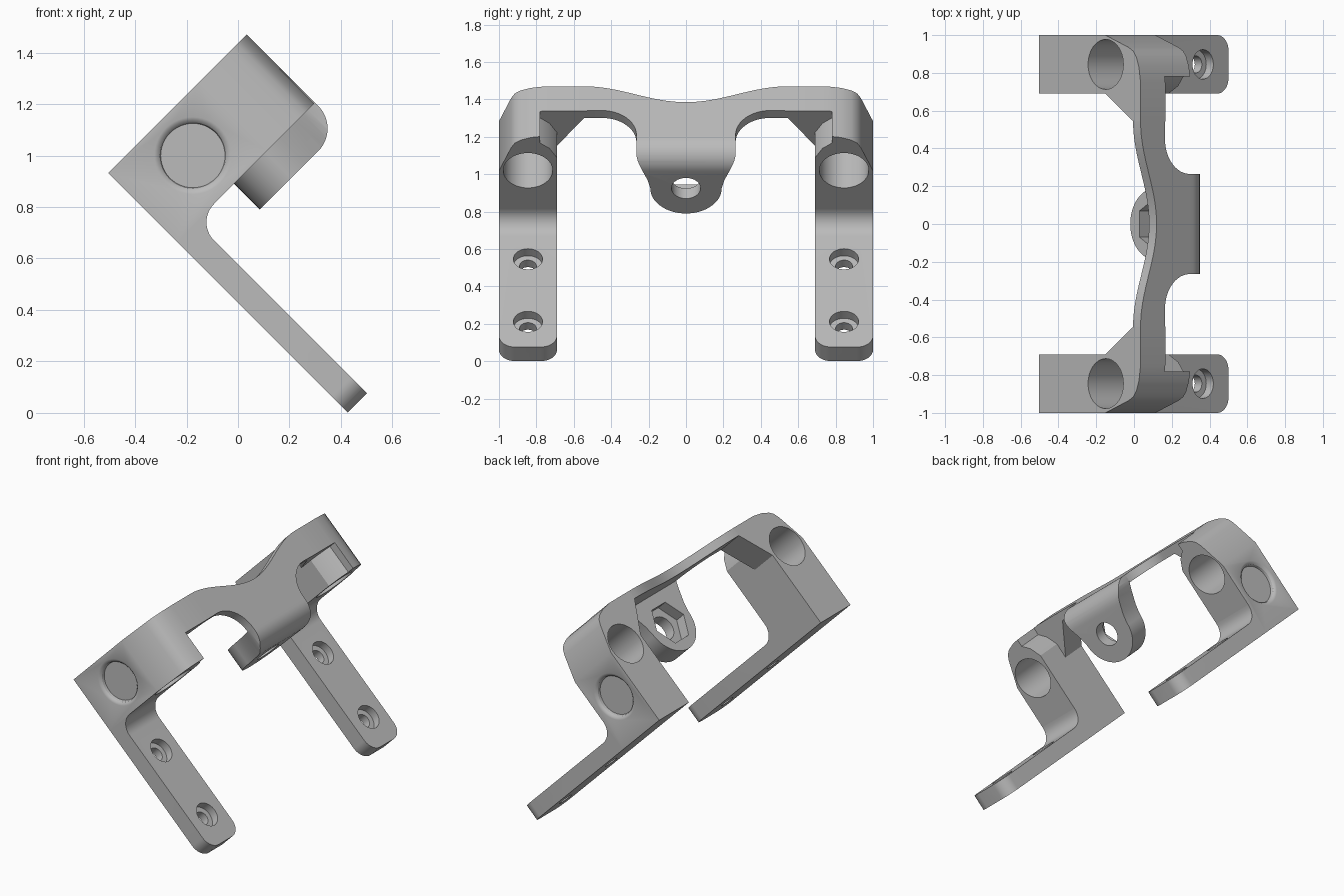
import bpy, bmesh
from math import sin, cos, pi, radians
from mathutils import Matrix

cube = bpy.data.objects.get("Cube")
if cube:
    bpy.data.objects.remove(cube, do_unlink=True)

# The bracket is modelled square (u along the legs, y across, v off the leg
# plate) and every finished part is tilted by TILT.
TILT = Matrix.Rotation(radians(45), 4, 'Y')
BACK, FRONT = -1.015, -0.64        # tower ends along u
RIM = -0.83                        # front edge of the bridge
BASE, PLATE = 0.302, 0.408         # leg plate
UNDER, TOP = 1.008, 1.064          # bridge plate
INNER, OUTER, MID = 0.69, 1.0, 0.845

grey = bpy.data.materials.new("plain grey")
grey.use_nodes = True
grey.diffuse_color = (0.5, 0.5, 0.5, 1)
grey.node_tree.nodes["Principled BSDF"].inputs["Base Color"].default_value = (0.5, 0.5, 0.5, 1)


def loft(name, rings):
    """Closed solid through rings of equal point count."""
    bm = bmesh.new()
    loops = [[bm.verts.new(p) for p in ring] for ring in rings]
    n = len(loops[0])
    for a, b in zip(loops, loops[1:]):
        for i in range(n):
            j = (i + 1) % n
            bm.faces.new((a[i], a[j], b[j], b[i]))
    bm.faces.new(loops[0])
    bm.faces.new(loops[-1])
    bmesh.ops.recalc_face_normals(bm, faces=bm.faces)
    mesh = bpy.data.meshes.new(name)
    bm.to_mesh(mesh)
    bm.free()
    mesh.materials.append(grey)
    obj = bpy.data.objects.new(name, mesh)
    bpy.context.scene.collection.objects.link(obj)
    return obj


def place(axis, p, d):
    """Put a 2D point on the plane across the axis, at depth d."""
    return {'u': (d, p[0], p[1]), 'y': (p[0], d, p[1]), 'v': (p[0], p[1], d)}[axis]


def prism(name, axis, pts, lo, hi):
    return loft(name, [[place(axis, p, d) for p in pts] for d in (lo, hi)])


def arc(cx, cy, r, a0, a1, n=12):
    steps = [radians(a0 + (a1 - a0) * i / n) for i in range(n + 1)]
    return [(cx + r * cos(a), cy + r * sin(a)) for a in steps]


def disc(c, r, n=48):
    return arc(c[0], c[1], r, 0, 360 - 360 / n, n - 1)


def revolve(name, axis, c, steps):
    return loft(name, [[place(axis, p, d) for p in disc(c, r)] for r, d in steps])


def finish(obj, cuts=(), keeps=(), mirror=False):
    """Apply cutters, mirror across y, smooth and tilt."""
    helpers = [(c, 'DIFFERENCE') for c in cuts] + [(k, 'INTERSECT') for k in keeps]
    for helper, op in helpers:
        helper.hide_render = True
        mod = obj.modifiers.new(op.lower(), 'BOOLEAN')
        mod.object, mod.operation, mod.solver = helper, op, 'EXACT'
    if mirror:
        mod = obj.modifiers.new("mirror", 'MIRROR')
        mod.use_axis = (False, True, False)
        mod.use_mirror_merge = False
    bpy.context.view_layer.update()
    graph = bpy.context.evaluated_depsgraph_get()
    mesh = bpy.data.meshes.new_from_object(obj.evaluated_get(graph))
    obj.modifiers.clear()
    obj.data = mesh
    for helper, _ in helpers:
        bpy.data.objects.remove(helper, do_unlink=True)
    bpy.ops.object.select_all(action='DESELECT')
    obj.select_set(True)
    bpy.context.view_layer.objects.active = obj
    bpy.ops.object.shade_smooth_by_angle(angle=radians(28))
    obj.matrix_world = TILT


# Towers: sloped shoulder outside, gusset into the bridge inside
tower = prism("side_towers", 'u', [
    (OUTER, BASE), (OUTER, 0.8), (0.935, 0.975), (0.915, 1.01), (0.885, 1.032),
    (0.83, 1.052), (0.75, TOP), (0.545, TOP), (0.545, UNDER), (INNER, 0.8),
    (INNER, BASE)], BACK, FRONT)
bore = revolve("bore_cutter", 'u', (MID, 0.803), [(0.132, -1.2), (0.132, -0.5)])
dish = revolve("dish_cutter", 'y', (-0.831, 0.583), [
    (0.15, 1.05), (0.15, 1.0), (0.138, 0.996), (0.129, 0.987), (0.125, 0.97)])
notch = prism("notch_cutter", 'u', [
    (0.4, 0.7), (INNER, 0.7), (INNER, 0.9), (0.73, 0.97), (0.78, 1.01),
    (0.78, 1.2), (0.4, 1.2)], RIM, -0.5)
finish(tower, cuts=[bore, dish, notch], mirror=True)

# Legs: plate with a fillet to the tower, rounded foot and counterbored holes
END = 0.3
leg = prism("legs", 'y', [(FRONT, BASE), (END, BASE), (END, PLATE)]
            + arc(FRONT + 0.1, PLATE + 0.1, 0.1, 270, 180), INNER, OUTER)
r = 0.085
foot = prism("foot_outline", 'v', [(-0.8, INNER - 0.1), (-0.7, INNER)]
             + arc(END - r, INNER + r, r, -90, 0) + arc(END - r, OUTER - r, r, 0, 90)
             + [(-0.7, OUTER), (-0.8, OUTER + 0.1)], 0, 1)
holes = [revolve("screw_cutter", 'v', (u, MID), [
    (0.045, 0.2), (0.045, 0.355), (0.078, 0.355), (0.078, 0.6)])
    for u in (-0.365, 0.108)]
finish(leg, cuts=holes, keeps=[foot], mirror=True)

# Bridge: thin wavy plate, waisted at the back, flaring to the tongue in front
SPAN, HALF = 0.545, 0.265
TONGUE_IN, TONGUE_OUT = -0.647, -0.4985
wave = []
for i in range(33):
    y = -SPAN + 2 * SPAN * i / 32
    wave.append((BACK + 0.06 * (1 + cos(pi * y / SPAN)), y))
flare = arc(TONGUE_IN, HALF + 0.185, 0.185, 180, 270)
bridge = prism("bridge", 'v', wave + [(RIM, SPAN)] + flare
               + [(u, -y) for u, y in reversed(flare)] + [(RIM, -SPAN)], UNDER, TOP)
finish(bridge)

# Tongue: bent lug with rounded end, bolt hole and hexagonal nut pocket
bend = 0.125
tongue = prism("tongue", 'y', [(TONGUE_IN, 0.5), (TONGUE_OUT, 0.5)]
               + arc(TONGUE_OUT - bend, TOP - bend, bend, 0, 90)
               + [(TONGUE_IN, TOP)], -HALF, HALF)
BOLT = 0.81
outline = prism("tongue_outline", 'u', arc(0, BOLT, 0.191, -180, 0, 32)
                + [(0.205, 0.87), (0.24, 0.96), (0.258, 1.0), (0.27, 1.04), (0.27, 1.2),
                   (-0.27, 1.2), (-0.27, 1.04), (-0.258, 1.0), (-0.24, 0.96), (-0.205, 0.87)],
                -0.9, -0.3)
bolt = revolve("bolt_cutter", 'u', (0, BOLT), [(0.078, -0.9), (0.078, -0.3)])
nut = prism("nut_cutter", 'u', disc((0, BOLT), 0.14, 6), -0.8, -0.575)
finish(tongue, cuts=[bolt, nut], keeps=[outline])
